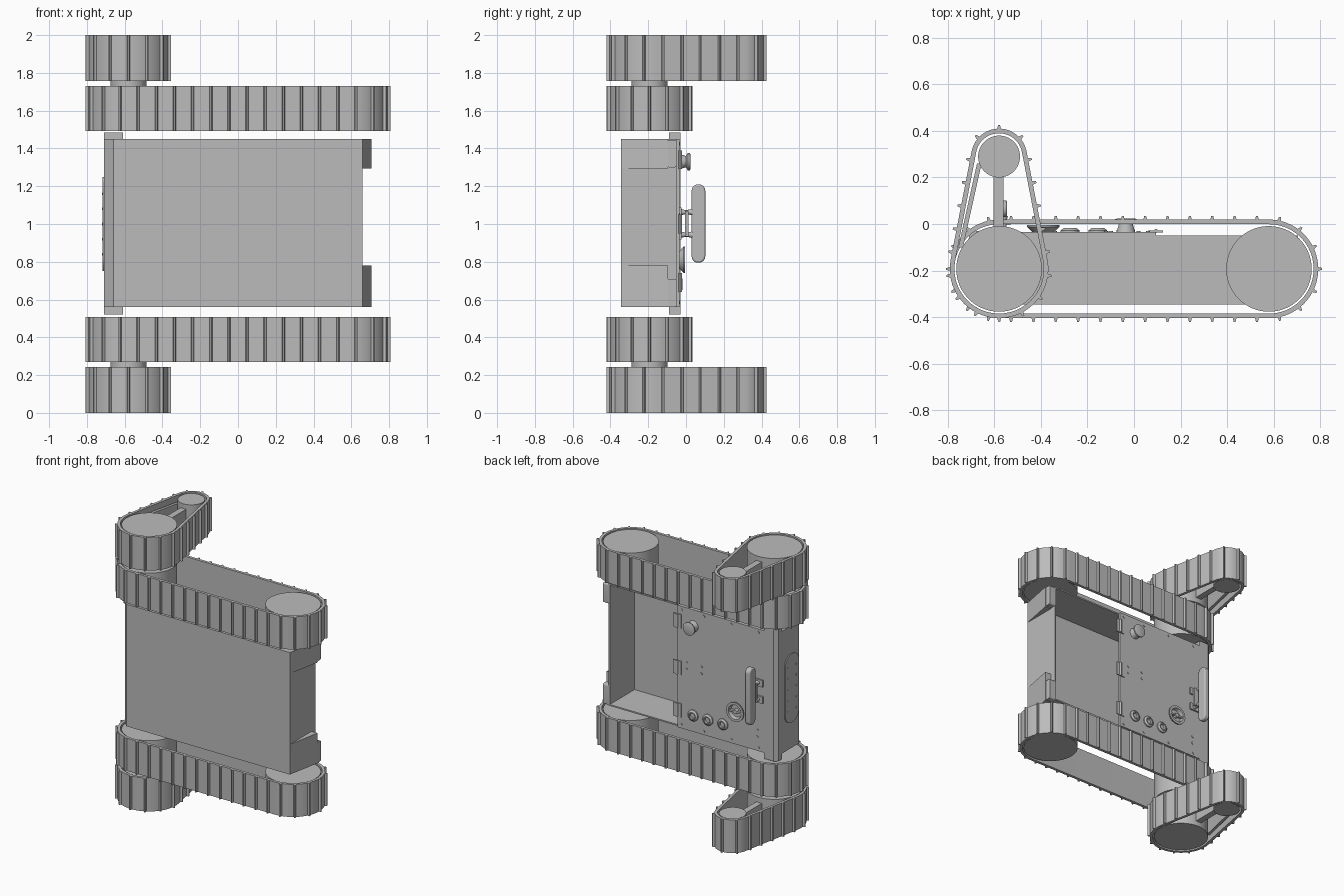
import bpy, bmesh
from math import sin, cos, pi, acos, atan2, hypot, radians
from mathutils import Vector

if "Cube" in bpy.data.objects:
    bpy.data.objects.remove(bpy.data.objects["Cube"])

grey = bpy.data.materials.new("plain grey")
grey.use_nodes = True
grey.diffuse_color = (0.5, 0.5, 0.5, 1)
grey.node_tree.nodes["Principled BSDF"].inputs["Base Color"].default_value = (0.5, 0.5, 0.5, 1)

# Maps a 2D profile point and a depth to 3D for each extrusion axis
PLACE = {"x": lambda a, b, d: (d, a, b),
         "y": lambda a, b, d: (a, d, b),
         "z": lambda a, b, d: (a, b, d)}


def finish(name, bm):
    bmesh.ops.recalc_face_normals(bm, faces=bm.faces)
    mesh = bpy.data.meshes.new(name)
    bm.to_mesh(mesh)
    bm.free()
    mesh.materials.append(grey)
    ob = bpy.data.objects.new(name, mesh)
    bpy.context.collection.objects.link(ob)
    bpy.ops.object.select_all(action="DESELECT")
    ob.select_set(True)
    bpy.context.view_layer.objects.active = ob
    bpy.ops.object.shade_smooth_by_angle(angle=radians(25))
    return ob


def add_prism(bm, pts, d0, d1, axis="z"):
    lo, hi = ([bm.verts.new(PLACE[axis](a, b, d)) for a, b in pts] for d in (d0, d1))
    bm.faces.new(lo)
    bm.faces.new(hi)
    for i in range(len(pts)):
        j = (i + 1) % len(pts)
        bm.faces.new((lo[i], lo[j], hi[j], hi[i]))


def prism(name, pts, d0, d1, axis="z"):
    bm = bmesh.new()
    add_prism(bm, pts, d0, d1, axis)
    return finish(name, bm)


def box(name, x0, x1, y0, y1, z0, z1):
    return prism(name, [(x0, y0), (x1, y0), (x1, y1), (x0, y1)], z0, z1)


def circle(c, r, n=64):
    return [(c[0] + r * cos(2 * pi * i / n), c[1] + r * sin(2 * pi * i / n)) for i in range(n)]


def rounded(a0, a1, b0, b1, r, n=8):
    pts = []
    for k, (a, b) in enumerate([(a1 - r, b1 - r), (a0 + r, b1 - r), (a0 + r, b0 + r), (a1 - r, b0 + r)]):
        pts += [(a + r * cos(pi / 2 * (k + i / n)), b + r * sin(pi / 2 * (k + i / n))) for i in range(n + 1)]
    return pts


def lathe(name, x, z, profile, n=32):
    """Turned part standing along y; profile is (radius, y)."""
    bm = bmesh.new()
    rings = [[bm.verts.new((a, y, b)) for a, b in circle((x, z), r, n)] for r, y in profile]
    for p, q in zip(rings, rings[1:]):
        for i in range(n):
            j = (i + 1) % n
            bm.faces.new((p[i], p[j], q[j], q[i]))
    bm.faces.new(rings[0])
    bm.faces.new(rings[-1])
    return finish(name, bm)


def outline(c1, r1, c2, r2, n=32):
    """Loop around two wheels, starting at the far tip of wheel two."""
    dx, dy = c2[0] - c1[0], c2[1] - c1[1]
    phi, al = atan2(dy, dx), acos((r1 - r2) / hypot(dx, dy))
    pts = []
    for c, r, t0, t1 in ((c2, r2, 0, al), (c1, r1, al, 2 * pi - al), (c2, r2, -al, 0)):
        for i in range(n + 1):
            t = phi + t0 + (t1 - t0) * i / n
            pts.append(Vector((c[0] + r * cos(t), c[1] + r * sin(t))))
    return pts[:-1]


def belt(name, c1, r1, c2, r2, z0, z1, thick=0.02):
    bm = bmesh.new()
    outer, inner = outline(c1, r1, c2, r2), outline(c1, r1 - thick, c2, r2 - thick)
    n = len(outer)
    loops = [[bm.verts.new((p.x, p.y, z)) for p in pts]
             for pts, z in ((outer, z0), (outer, z1), (inner, z1), (inner, z0))]
    for k in range(4):
        a, b = loops[k], loops[(k + 1) % 4]
        for i in range(n):
            j = (i + 1) % n
            bm.faces.new((a[i], a[j], b[j], b[i]))
    # Evenly spaced tread lugs
    segs = [(outer[i], outer[(i + 1) % n]) for i in range(n)]
    total = sum((b - a).length for a, b in segs)
    count = 2 * round(total / 0.0965 / 2)
    walked, k = 0, 0
    for a, b in segs:
        size = (b - a).length
        while size > 1e-6 and k < count and k * total / count < walked + size - 1e-6:
            t = (b - a) / size
            out = Vector((t.y, -t.x))
            p = a + t * (k * total / count - walked)
            pts = [p - t * 0.009 - out * 0.004, p + t * 0.009 - out * 0.004,
                   p + t * 0.004 + out * 0.016, p - t * 0.004 + out * 0.016]
            add_prism(bm, pts, z0, z1)
            k += 1
        walked += size
    return finish(name, bm)


# Tracks and flippers, one set at each side
REAR, FRONT, TIP = (-0.58, -0.193), (0.58, -0.193), (-0.58, 0.29)
for side, flip in (("lower", False), ("upper", True)):
    def span(a, b):
        return (2 - b, 2 - a) if flip else (a, b)
    belt(side + "_main_track", REAR, 0.212, FRONT, 0.212, *span(0.27, 0.508))
    belt(side + "_flipper_track", REAR, 0.212, TIP, 0.12, *span(0, 0.243))
    for part, c, r, a, b in (("rear_wheel", REAR, 0.184, 0.275, 0.503),
                             ("front_wheel", FRONT, 0.184, 0.275, 0.503),
                             ("flipper_wheel", REAR, 0.184, 0.005, 0.238),
                             ("flipper_tip_wheel", TIP, 0.09, 0.005, 0.238),
                             ("flipper_hub", REAR, 0.095, 0.235, 0.28)):
        prism(side + "_" + part, circle(c, r), *span(a, b))
    z = span(0.04, 0.2)
    box(side + "_flipper_arm", -0.605, -0.56, -0.02, 0.21, *z)
    prism(side + "_flipper_brace", [(-0.755, -0.1), (-0.735, -0.1), (-0.655, 0.26), (-0.675, 0.26)], *z)

# Hull: open tray with a sloped nose
side_profile = [(-0.66, -0.345), (0.66, -0.345), (0.66, -0.05), (-0.71, -0.05), (-0.71, -0.29)]
prism("hull_lower_side", side_profile, 0.56, 0.57)
prism("hull_upper_side", side_profile, 1.44, 1.45)
box("hull_floor", -0.66, 0.66, -0.345, -0.335, 0.56, 1.45)
box("hull_end_wall", 0.65, 0.66, -0.345, -0.05, 0.56, 1.45)
prism("hull_nose", [(-0.66, -0.345), (-0.71, -0.29), (-0.71, -0.05), (-0.7, -0.05),
                    (-0.7, -0.287), (-0.655, -0.337)], 0.56, 1.45)
prism("nose_bar", [(-0.71, -0.09), (-0.71, -0.05), (-0.685, -0.03), (-0.61, -0.03), (-0.61, -0.09)], 0.52, 1.485)
prism("nose_plate", rounded(-0.28, -0.12, 0.75, 1.25, 0.075), -0.717, -0.709, "x")
for y in (-0.25, -0.15):
    for i in range(5):
        prism("nose_rivet", circle((y, 0.84 + 0.08 * i), 0.007, 12), -0.72, -0.71, "x")

# Corner wedges and catches on the end wall
for z0, z1, c0, c1 in ((0.56, 0.78, 0.56, 0.71), (1.295, 1.45, 1.3, 1.445)):
    prism("corner_wedge", [(0.66, -0.345), (0.708, -0.095), (0.66, -0.095)], z0, z1)
    prism("corner_catch", rounded(-0.1, -0.05, c0, c1, 0.012), 0.66, 0.705, "x")

# Lid with hinges and screws
box("lid", -0.61, 0.095, -0.05, -0.035, 0.56, 1.45)
for z in (0.69, 1.0, 1.34):
    box("hinge_leaf", 0.06, 0.125, -0.036, -0.029, z - 0.05, z + 0.05)
    prism("hinge_pin", circle((0.095, -0.03), 0.009, 16), z - 0.05, z + 0.05)
for x in (-0.56, -0.34, -0.12, 0.06):
    for z in (0.585, 1.425):
        lathe("lid_screw", x, z, [(0.009, -0.036), (0.009, -0.031)], 12)
for x, z in ((0.02, 1.0), (0.02, 1.05), (-0.1, 1.0), (-0.1, 1.05), (-0.55, 0.66), (-0.55, 0.71)):
    lathe("lid_stud", x, z, [(0.009, -0.036), (0.009, -0.031)], 12)

# Controls on the lid
lathe("knob", -0.035, 1.33, [(0.04, -0.036), (0.036, -0.022), (0.03, 0), (0.047, 0.01), (0.047, 0.02), (0.04, 0.023)])
for x in (-0.035, -0.155, -0.275):
    lathe("socket", x, 0.68, [(0.04, -0.036), (0.04, -0.027), (0.028, -0.018), (0.021, -0.018), (0.019, -0.03)])
lathe("dial", -0.39, 0.81, [(0.045, -0.036), (0.07, -0.012), (0.07, -0.004), (0.052, -0.004), (0.045, -0.028)])
lathe("dial_centre", -0.39, 0.81, [(0.018, -0.03), (0.015, -0.008)])
box("dial_bar", -0.44, -0.34, -0.028, -0.01, 0.804, 0.816)

# Carry handle on two posts
handle = prism("handle", rounded(0.03, 0.102, 0.795, 1.21, 0.034), -0.585, -0.545, "x")
bevel = handle.modifiers.new("soft_edges", "BEVEL")
bevel.width, bevel.segments, bevel.limit_method = 0.008, 2, "ANGLE"
for z in (0.943, 1.063):
    box("handle_foot", -0.6, -0.525, -0.036, -0.024, z - 0.025, z + 0.025)
    lathe("handle_post", -0.56, z, [(0.018, -0.03), (0.012, -0.01), (0.012, 0.01), (0.018, 0.035)], 20)
box("handle_tie", -0.575, -0.53, -0.005, 0.012, 0.935, 1.07)
